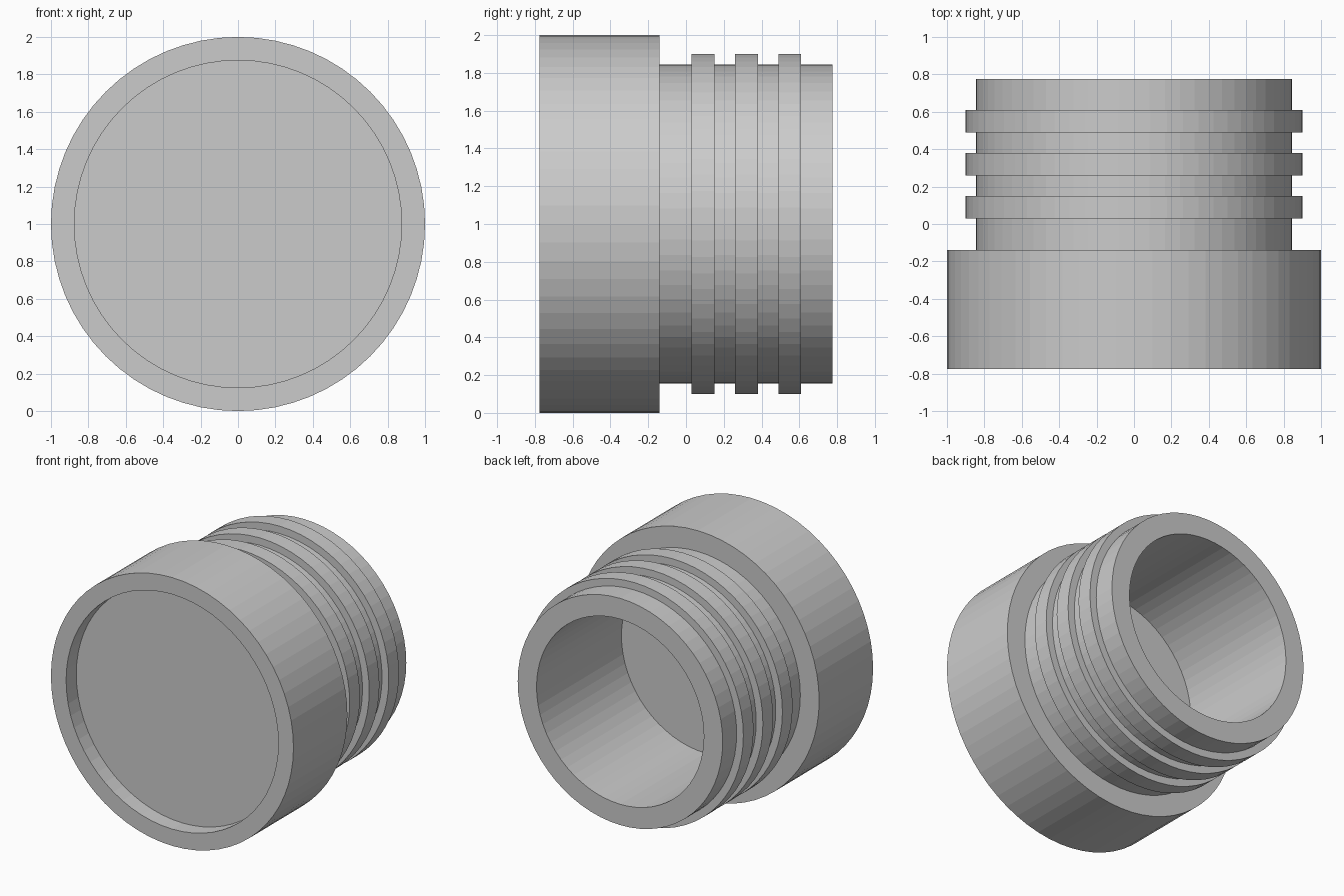
import bpy, bmesh, math

if "Cube" in bpy.data.objects:
    bpy.data.objects.remove(bpy.data.objects["Cube"])

SIDES = 64
CENTRE_Z = 1.0


def lathe(name, profile):
    """Revolve (radius, y) points around the y axis at CENTRE_Z."""
    bm = bmesh.new()
    verts = [bm.verts.new((r, y, CENTRE_Z)) for r, y in profile]
    edges = [bm.edges.new(pair) for pair in zip(verts, verts[1:])]
    bmesh.ops.spin(bm, geom=verts + edges, cent=(0, 0, CENTRE_Z), axis=(0, 1, 0),
                   angle=math.tau, steps=SIDES, use_merge=True)
    bmesh.ops.remove_doubles(bm, verts=bm.verts[:], dist=1e-4)
    bmesh.ops.recalc_face_normals(bm, faces=bm.faces[:])
    mesh = bpy.data.meshes.new(name)
    bm.to_mesh(mesh)
    bm.free()
    obj = bpy.data.objects.new(name, mesh)
    bpy.context.collection.objects.link(obj)
    return obj


# wide front head with a shallow recess
profile = [(0, -0.655), (0.875, -0.655), (0.875, -0.775), (1, -0.775),
           (1, -0.14), (0.845, -0.14)]

# three raised ribs around the neck
for y in (0.09, 0.32, 0.55):
    profile += [(0.845, y - 0.06), (0.90, y - 0.06),
                (0.90, y + 0.06), (0.845, y + 0.06)]

# open end and the deep bore with its floor
profile += [(0.845, 0.775), (0.69, 0.775), (0.69, -0.225), (0, -0.225)]

lathe("ribbed_plug", profile)
